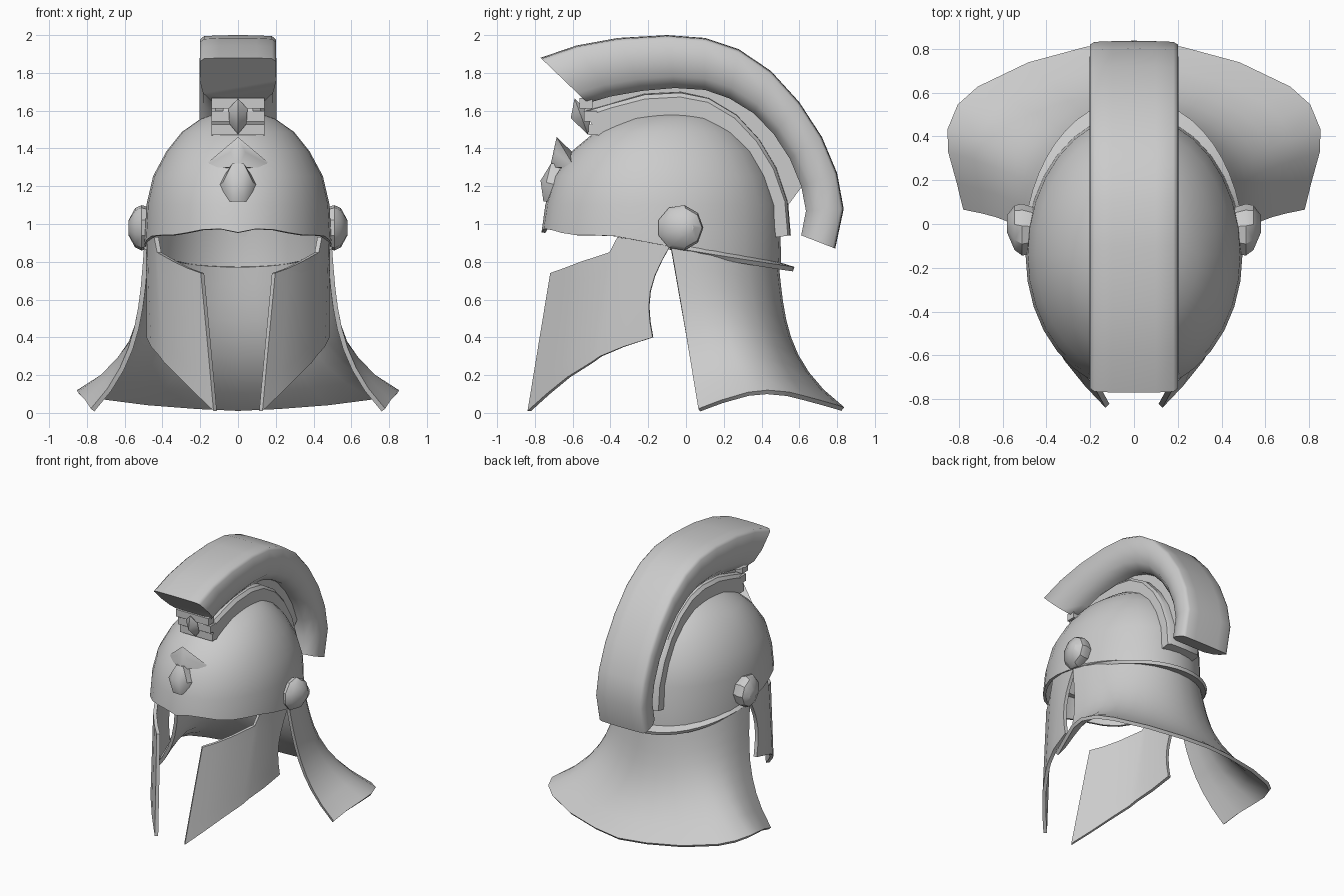
import bpy, bmesh, math
from mathutils import Vector, Matrix

cube = bpy.data.objects.get("Cube")
if cube:
    bpy.data.objects.remove(cube)

metal = bpy.data.materials.new("grey metal")
metal.use_nodes = True
GREY = (0.6, 0.6, 0.6, 1)
metal.diffuse_color = GREY
metal.node_tree.nodes["Principled BSDF"].inputs["Base Color"].default_value = GREY


def finish(name, bm, thick=0, mirror=False, angle=35):
    """Turn a bmesh into a shaded object, with optional thickness and mirroring."""
    bmesh.ops.recalc_face_normals(bm, faces=bm.faces)
    mesh = bpy.data.meshes.new(name)
    bm.to_mesh(mesh)
    bm.free()
    mesh.materials.append(metal)
    ob = bpy.data.objects.new(name, mesh)
    bpy.context.collection.objects.link(ob)
    bpy.ops.object.select_all(action='DESELECT')
    ob.select_set(True)
    bpy.context.view_layer.objects.active = ob
    if mirror:
        mod = ob.modifiers.new("Mirror", 'MIRROR')
        mod.merge_threshold = 0.002
        bpy.ops.object.modifier_apply(modifier=mod.name)
    if thick:
        mod = ob.modifiers.new("Solidify", 'SOLIDIFY')
        mod.thickness, mod.offset = thick, 0
        bpy.ops.object.modifier_apply(modifier=mod.name)
    bm = bmesh.new()
    bm.from_mesh(mesh)
    bmesh.ops.recalc_face_normals(bm, faces=bm.faces)
    bm.to_mesh(mesh)
    bm.free()
    bpy.ops.object.shade_smooth_by_angle(angle=math.radians(angle))


def loft(rings, closed=False, caps=()):
    """Skin a grid of points, row by row; caps lists the rows to fill."""
    bm = bmesh.new()
    rows = [[bm.verts.new(p) for p in ring] for ring in rings]
    n = len(rows[0])
    for a, b in zip(rows, rows[1:]):
        for i in range(n if closed else n - 1):
            j = (i + 1) % n
            bm.faces.new((a[i], a[j], b[j], b[i]))
    for row in caps:
        bm.faces.new(rows[row])
    return bm


def hull(points):
    bm = bmesh.new()
    for p in points:
        bm.verts.new(p)
    bmesh.ops.convex_hull(bm, input=bm.verts)
    return bm


def rim_z(x, y):
    """Height of the bowl's lower edge, with a shaped brow in front."""
    z = 0.94 - 0.19 * max(0, y + 0.4)
    if y < -0.5:
        z += 0.04 * max(0, 1 - abs(abs(x) - 0.13) / 0.2)
    return z


# Bowl: egg-shaped rings of height, half width, front and back
levels = [(0, .485, -.755, .495), (1.1, .475, -.735, .485), (1.25, .44, -.69, .435),
          (1.38, .37, -.595, .365), (1.48, .29, -.475, .275), (1.55, .19, -.34, .17),
          (1.58, .1, -.2, .06), (1.59, .01, -.08, -.06)]
rings = []
for z, w, front, back in levels:
    mid = -0.14 if z < 1.5 else (front + back) / 2
    ring = []
    for k in range(32):
        a = math.tau * k / 32
        x, s = w * math.cos(a), math.sin(a)
        y = mid + s * (back - mid if s > 0 else mid - front)
        ring.append((x, y, z or rim_z(x, y)))
    rings.append(ring)
finish("helmet_bowl", loft(rings, closed=True, caps=[-1]), thick=0.02)

# Rim flange around the back
rows = []
for k in range(13):
    a = math.radians(5 + 85 * k / 12)
    c, s = math.cos(a), math.sin(a)
    x, y = 0.48 * c, -0.14 + 0.63 * s
    out = 0.015 + 0.065 * s ** 2
    z = rim_z(x, y)
    rows.append([(x, y, z + 0.015), (x + out * c, y + out * s, z - 0.01)])
finish("rim_flange", loft(rows), thick=0.025, mirror=True)

# Neck guard: flares from the rim to a wide scalloped hem
hem = [(.77, .07, .015), (.8, .19, .06), (.84, .33, .1), (.845, .43, .11), (.8, .54, .1),
       (.71, .62, .08), (.48, .73, .05), (.22, .8, .03), (0, .83, .02)]
rows = []
for k, low in enumerate(hem):
    a = math.pi / 2 * k / (len(hem) - 1)
    s = math.sin(a)
    x, y = 0.485 * math.cos(a), -0.08 + 0.56 * s
    z = rim_z(x, y)
    row = []
    for step in range(9):
        t = step / 8
        fx = 0.22 * t + 0.78 * t ** 3.4
        fy = (1 - s) * t + s * fx
        row.append((x + (low[0] - x) * fx, y + (low[1] - y) * fy, z + (low[2] - z) * t))
    rows.append(row)
finish("neck_guard", loft(rows), thick=0.025, mirror=True)

# Cheek guards: columns of low y, low z, high y, high z wrapped round the face
columns = [(-.175, .4, -.08, .89), (-.33, .35, -.22, .91), (-.45, .3, -.36, .93),
           (-.5, .265, -.4, .85), (-.62, .19, -.55, .8), (-.73, .1, -.64, .765),
           (-.83, .01, -.71, .74)]
rows = []
for k, (y0, z0, y1, z1) in enumerate(columns):
    row = []
    for step in range(7):
        t = step / 6
        y, z = y0 + (y1 - y0) * t, z0 + (z1 - z0) * t
        if k == 0:
            y -= 0.06 * math.sin(math.pi * t)
        edge_x, edge_y = 0.12 + 0.09 * z, -0.83 + 0.16 * z
        v = min(1, max(0, (y + 0.1) / (edge_y + 0.1)))
        row.append((edge_x + (0.475 - edge_x) * (1 - v ** 2.3), y, z))
    rows.append(row)
finish("cheek_guards", loft(rows), thick=0.025, mirror=True)

# Ear bosses: faceted domed discs, slightly tilted backwards
rows = []
for x, r, shift in [(.44, .1, 0), (.51, .122, 0), (.545, .105, .01), (.58, .04, .03)]:
    rows.append([(x, shift - .03 + r * math.cos(math.tau * k / 9),
                  .98 + r * math.sin(math.tau * k / 9)) for k in range(9)])
finish("ear_bosses", loft(rows, closed=True, caps=[0, -1]), mirror=True)


def arch(name, outer, inner, section, angle=35):
    """Sweep a section between an outer and an inner side profile."""
    rings = []
    for o, i in zip(outer, inner):
        o, i = Vector(o), Vector(i)
        rings.append([(x, *(i.lerp(o, t))) for x, t in section])
    finish(name, loft(rings, closed=True, caps=[0, -1]), angle=angle)


def symmetric(half):
    return half + [(-x, t) for x, t in reversed(half) if x]


# Crest plume with softly rounded edges and a tapered underside
plume_outer = [(-.77, 1.88), (-.58, 1.945), (-.36, 1.985), (-.1, 2), (.1, 1.985), (.28, 1.925),
               (.45, 1.81), (.6, 1.645), (.72, 1.46), (.8, 1.27), (.835, 1.08), (.79, .87)]
plume_inner = [(-.52, 1.64), (-.4, 1.675), (-.23, 1.705), (-.06, 1.72), (.1, 1.71), (.23, 1.665),
               (.36, 1.585), (.465, 1.475), (.55, 1.345), (.61, 1.2), (.635, 1.07), (.61, .94)]
arch("crest_plume", plume_outer, plume_inner,
     symmetric([(0, 1), (.1, .995), (.18, .98), (.2, .92), (.203, .5), (.185, .22), (.13, 0)]),
     angle=65)

# Crest ridge on the bowl, and the web that carries the plume
ridge_outer = [(-.54, 1.6), (-.4, 1.64), (-.22, 1.69), (-.03, 1.7), (.12, 1.67), (.27, 1.58),
               (.39, 1.45), (.48, 1.3), (.54, 1.12), (.555, .94)]
ridge_inner = [(-.46, 1.46), (-.36, 1.52), (-.2, 1.55), (-.03, 1.56), (.1, 1.54), (.21, 1.48),
               (.31, 1.38), (.39, 1.26), (.455, 1.12), (.475, .93)]
arch("crest_ridge", ridge_outer, ridge_inner, symmetric([(0, 1), (.12, .96), (.14, .8), (.14, 0)]))
arch("crest_web", plume_inner[:10], ridge_outer[:9] + [(.52, 1.15)],
     [(.08, 1.1), (.08, -.1), (-.08, -.1), (-.08, 1.1)])

# Slats and gem at the front of the ridge
for k in range(3):
    bm = bmesh.new()
    bmesh.ops.create_cube(bm, size=1, matrix=Matrix.Translation((0, -.48 - .025 * k, 1.5 + .07 * k))
                          @ Matrix.Diagonal((.28, .07, .055, 1)))
    finish("ridge_slat_%d" % (k + 1), bm)
finish("ridge_gem", hull([(0, -.59, 1.665), (0, -.52, 1.475), (.05, -.57, 1.61), (-.05, -.57, 1.61),
                          (.045, -.54, 1.53), (-.045, -.54, 1.53), (0, -.61, 1.56), (0, -.5, 1.58)]))

# Brow ornament: a pointed horn above a small knob
finish("brow_horn", hull([(0, -.685, 1.46), (.19, -.59, 1.3), (-.19, -.59, 1.3), (0, -.72, 1.3),
                          (0, -.58, 1.36), (0, -.58, 1.28), (.04, -.69, 1.38), (-.04, -.69, 1.38)]))
finish("brow_knob", hull([(s * x, y, z) for s in (1, -1) for x, y, z in
                          [(.11, -.66, 1.2), (.08, -.68, 1.12), (.08, -.74, 1.22),
                           (.03, -.77, 1.23), (.03, -.755, 1.12), (.03, -.715, 1.32),
                           (.03, -.62, 1.32)]]))
